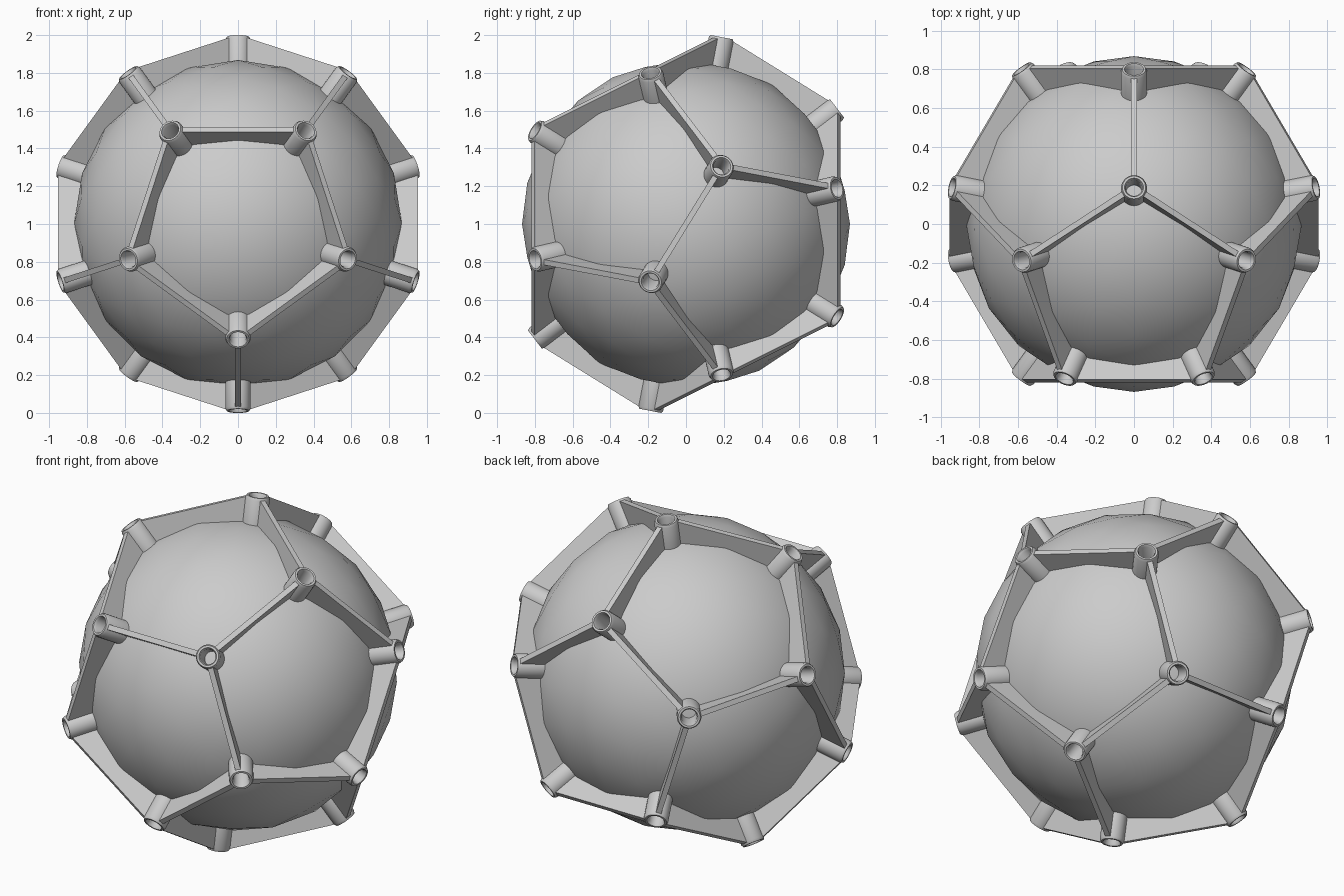
import bpy, bmesh, math
from mathutils import Matrix, Vector

if "Cube" in bpy.data.objects:
    bpy.data.objects.remove(bpy.data.objects["Cube"])

CENTRE = Vector((0, 0, 1))
BALL_R = 0.868          # inner ball
WALL_R = 1.02           # corner radius of the wall cage
TUBE_TOP = 1.007        # outer end of the corner tubes
WALL_T = 0.03           # wall thickness

# turns an icosahedron so that one vertex faces the front
TURN = Matrix(((0, -1, 0), (0, 0, 1), (-1, 0, 0)))


def finish(name, bm, angle=None):
    bmesh.ops.recalc_face_normals(bm, faces=bm.faces)
    mesh = bpy.data.meshes.new(name)
    bm.to_mesh(mesh)
    bm.free()
    ob = bpy.data.objects.new(name, mesh)
    ob.location = CENTRE
    bpy.context.collection.objects.link(ob)
    if angle:
        bpy.ops.object.select_all(action='DESELECT')
        ob.select_set(True)
        bpy.context.view_layer.objects.active = ob
        bpy.ops.object.shade_smooth_by_angle(angle=math.radians(angle))
    return ob


# dodecahedron corners = face centres of an icosahedron
bm = bmesh.new()
bmesh.ops.create_icosphere(bm, subdivisions=1, radius=1)
corners = [(TURN @ f.calc_center_median()).normalized() for f in bm.faces]
bm.free()
edges = [(a, b) for i, a in enumerate(corners) for b in corners[i + 1:]
         if (a - b).length < 0.8]

# inner ball
bm = bmesh.new()
bmesh.ops.create_icosphere(bm, subdivisions=3, radius=BALL_R,
                           matrix=TURN.to_4x4())
finish("inner_ball", bm, 40)

# cage walls: thin radial plates along each edge, ending inside the tube shells
bm = bmesh.new()
gap = 0.055
for a, b in edges:
    side = a.cross(b).normalized() * (WALL_T / 2)
    pa = (b - a * a.dot(b)).normalized()
    pb = (a - b * a.dot(b)).normalized()
    drop = gap * math.tan(math.asin((a - b).length / 2))
    outline = [a * 0.84 + pa * gap, a * (WALL_R - drop) + pa * gap,
               b * (WALL_R - drop) + pb * gap, b * 0.84 + pb * gap]
    lo = [bm.verts.new(p - side) for p in outline]
    hi = [bm.verts.new(p + side) for p in outline]
    bm.faces.new(lo)
    bm.faces.new(hi[::-1])
    for i in range(4):
        j = (i + 1) % 4
        bm.faces.new((lo[j], lo[i], hi[i], hi[j]))
finish("cage_walls", bm)

# corner tubes: revolved ring profile (radius, height)
profile = [(0.067, 0.81), (0.067, TUBE_TOP - 0.014), (0.060, TUBE_TOP),
           (0.049, TUBE_TOP), (0.042, TUBE_TOP - 0.014), (0.042, 0.81)]
SEG = 32
bm = bmesh.new()
for c in corners:
    rot = c.to_track_quat('Z', 'Y')
    rings = []
    for r, h in profile:
        rings.append([bm.verts.new(rot @ Vector((
            r * math.cos(2 * math.pi * k / SEG),
            r * math.sin(2 * math.pi * k / SEG), h))) for k in range(SEG)])
    for i in range(len(rings)):
        p, q = rings[i], rings[(i + 1) % len(rings)]
        for k in range(SEG):
            n = (k + 1) % SEG
            bm.faces.new((p[k], p[n], q[n], q[k]))
finish("corner_tubes", bm, 35)
